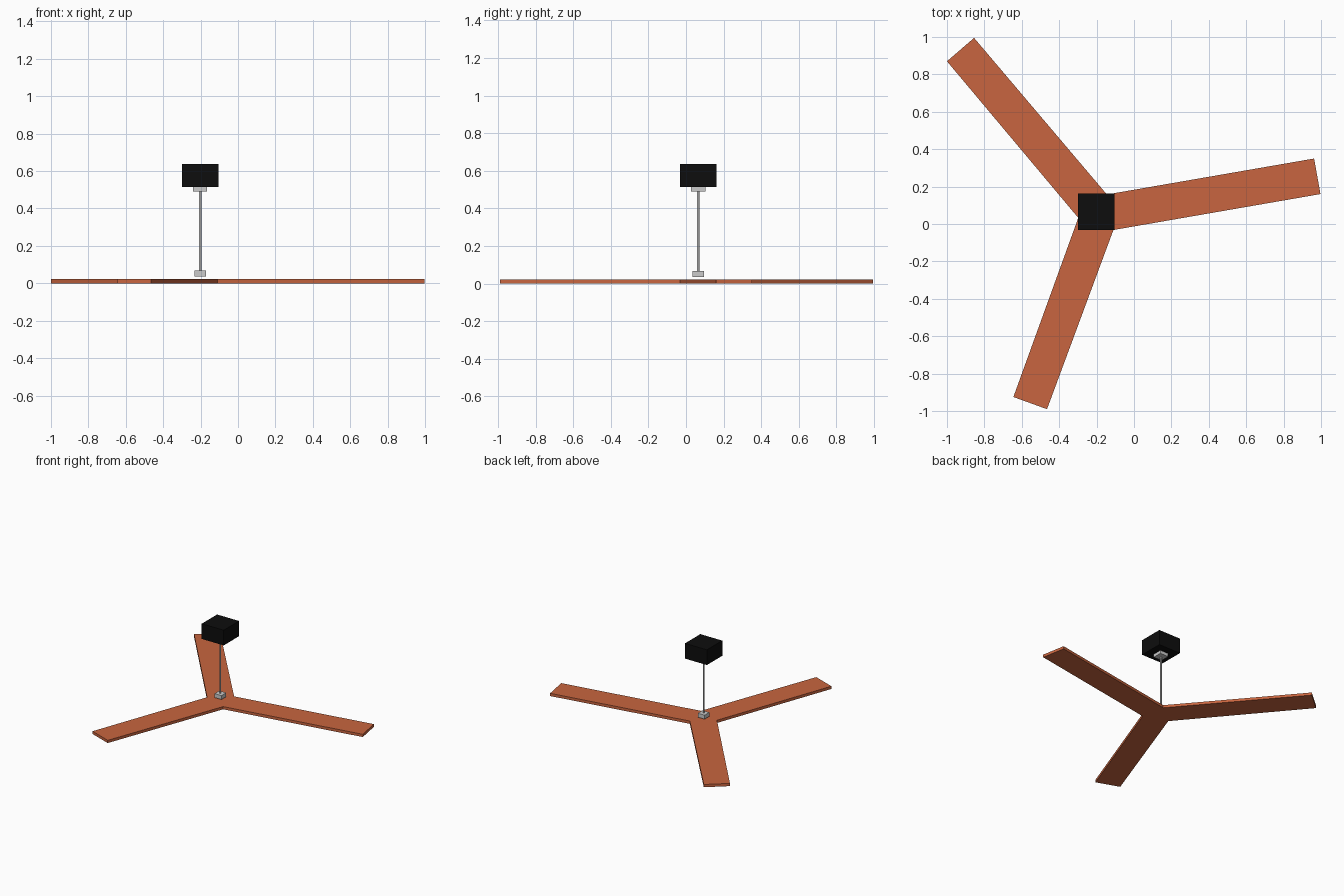
import bpy, bmesh

if "Cube" in bpy.data.objects:
    bpy.data.objects.remove(bpy.data.objects["Cube"])

HUB = (-0.202, 0.065)


def material(name, colour):
    m = bpy.data.materials.new(name)
    m.diffuse_color = colour
    m.use_nodes = True
    m.node_tree.nodes["Principled BSDF"].inputs["Base Color"].default_value = m.diffuse_color
    return m


def block(name, width, depth, z0, z1, mat=None):
    # box centred on the hub axis
    bpy.ops.mesh.primitive_cube_add(size=1, location=(*HUB, (z0 + z1) / 2))
    ob = bpy.context.object
    ob.name = name
    ob.scale = (width, depth, z1 - z0)
    bpy.ops.object.transform_apply(location=False, rotation=False, scale=True)
    if mat:
        ob.data.materials.append(mat)
    return ob


terracotta = material("terracotta", (0.58, 0.13, 0.05, 1))
black = material("black", (0.004, 0.004, 0.004, 1))

# three-armed blade plate: one outline, extruded up
outline = [(0.963, 0.35), (-0.145, 0.158), (-0.855, 0.995), (-1, 0.87),
           (-0.298, 0.033), (-0.645, -0.925), (-0.465, -0.99),
           (-0.11, -0.032), (0.997, 0.16)]
bm = bmesh.new()
base = bm.faces.new([bm.verts.new((x, y, 0)) for x, y in outline])
top = bmesh.ops.extrude_face_region(bm, geom=[base], use_keep_orig=True)["geom"]
for v in top:
    if isinstance(v, bmesh.types.BMVert):
        v.co.z = 0.022
bmesh.ops.recalc_face_normals(bm, faces=bm.faces[:])
mesh = bpy.data.meshes.new("blades")
bm.to_mesh(mesh)
bm.free()
mesh.materials.append(terracotta)
bpy.context.collection.objects.link(bpy.data.objects.new("blades", mesh))

# collars at both ends of the rod, and the ceiling mount
block("lower_collar", 0.06, 0.06, 0.036, 0.068)
block("upper_collar", 0.075, 0.075, 0.49, 0.516)
block("ceiling_mount", 0.195, 0.195, 0.515, 0.637, black)

# hanging rod
bpy.ops.mesh.primitive_cylinder_add(vertices=12, radius=0.006, depth=0.44,
                                    location=(*HUB, 0.28))
bpy.context.object.name = "hanging_rod"
bpy.ops.object.shade_smooth_by_angle()
